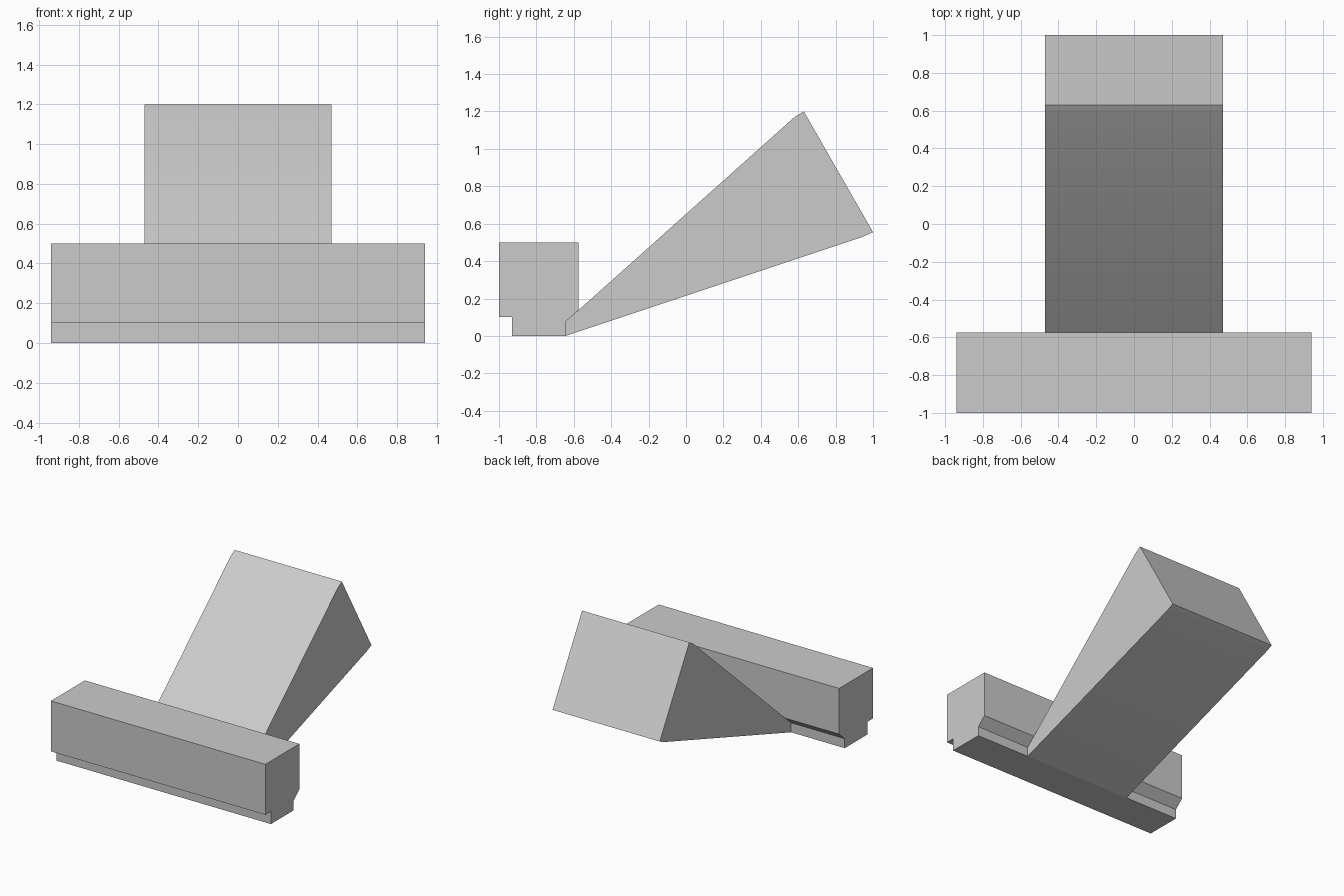
import bpy
import bmesh
import math

cube = bpy.data.objects.get("Cube")
if cube:
    bpy.data.objects.remove(cube, do_unlink=True)

grey = bpy.data.materials.new("light grey")
grey.use_nodes = True
colour = (0.6, 0.6, 0.6, 1)
grey.diffuse_color = colour
grey.node_tree.nodes["Principled BSDF"].inputs["Base Color"].default_value = colour


def extrude_profile(name, profile, half_width):
    """Solid made by sweeping a (y, z) outline across x."""
    bm = bmesh.new()
    outline = bm.faces.new([bm.verts.new((-half_width, y, z)) for y, z in profile])
    swept = bmesh.ops.extrude_face_region(bm, geom=[outline], use_keep_orig=True)["geom"]
    verts = [v for v in swept if isinstance(v, bmesh.types.BMVert)]
    bmesh.ops.translate(bm, verts=verts, vec=(2 * half_width, 0, 0))
    bmesh.ops.recalc_face_normals(bm, faces=bm.faces)
    mesh = bpy.data.meshes.new(name)
    bm.to_mesh(mesh)
    bm.free()
    mesh.materials.append(grey)
    obj = bpy.data.objects.new(name, mesh)
    bpy.context.collection.objects.link(obj)
    bpy.ops.object.select_all(action="DESELECT")
    obj.select_set(True)
    bpy.context.view_layer.objects.active = obj
    bpy.ops.object.shade_smooth_by_angle(angle=math.radians(30))
    return obj


# Wide crossbar with a notch along its front and a bevelled notch at its back
extrude_profile("crossbar", [
    (-1, 0.1), (-0.93, 0.1), (-0.93, 0), (-0.645, 0),
    (-0.645, 0.075), (-0.575, 0.138), (-0.575, 0.5), (-1, 0.5)], 0.94)

# Rising wedge that widens towards the back, with softened far corners
extrude_profile("wedge_arm", [
    (-0.645, 0), (0.945, 0.53), (1, 0.555),
    (0.63, 1.2), (0.58, 1.17), (-0.645, 0.075)], 0.47)
